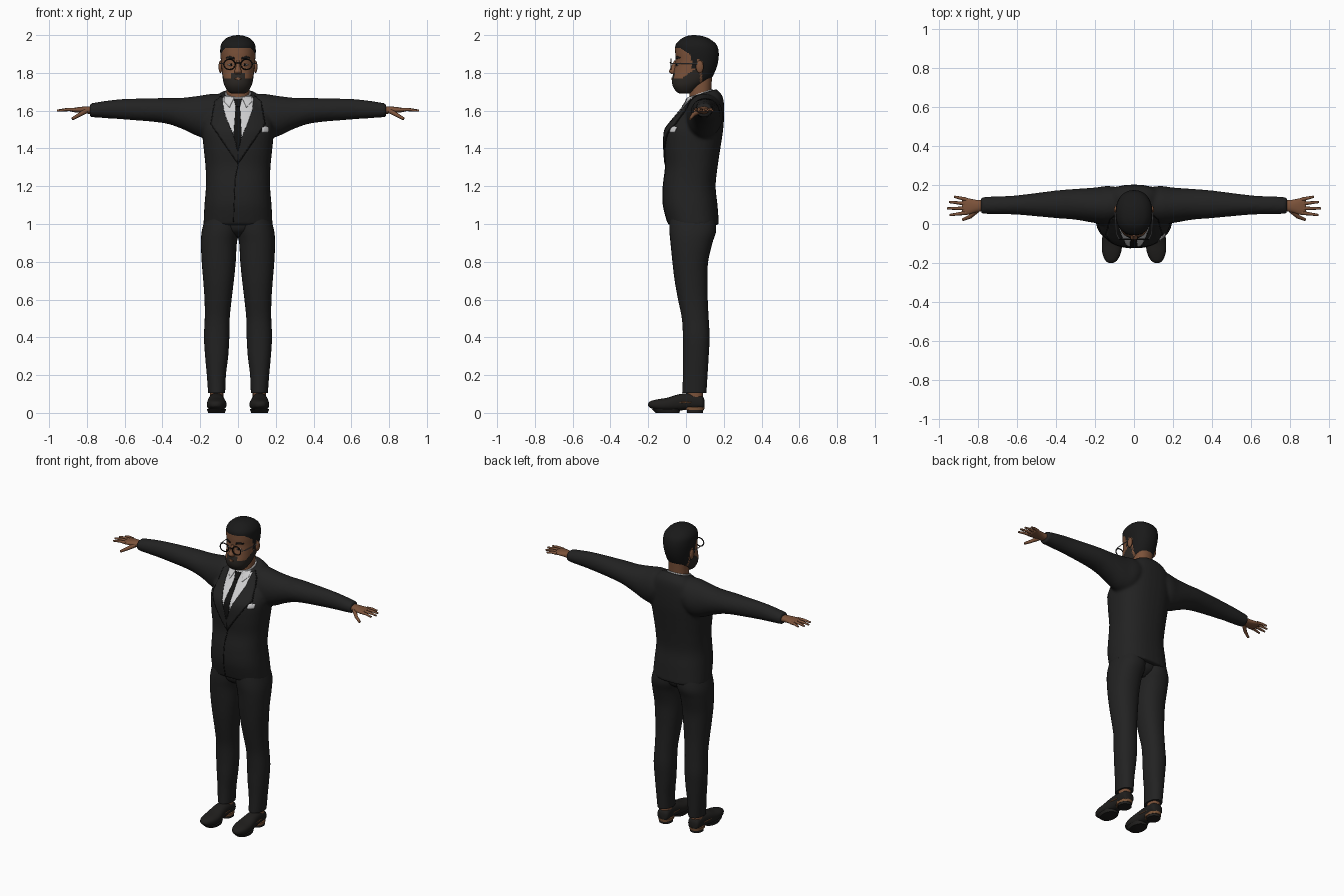
import bpy, bmesh, math
from mathutils import Vector
from mathutils.bvhtree import BVHTree

cube = bpy.data.objects.get("Cube")
if cube:
    bpy.data.objects.remove(cube)


def material(name, *rgb):
    mat = bpy.data.materials.new(name)
    mat.use_nodes = True
    mat.diffuse_color = (*rgb, 1)
    bsdf = next(n for n in mat.node_tree.nodes if n.type == "BSDF_PRINCIPLED")
    bsdf.inputs["Base Color"].default_value = (*rgb, 1)
    bsdf.inputs["Roughness"].default_value = 0.8
    return mat


suit = material("charcoal suit", .016, .016, .016)
seam = material("black cloth", .006, .006, .006)
skin = material("brown skin", .2, .085, .042)
hair = material("black hair", .01, .01, .01)
beard = material("dark beard", .024, .02, .017)
white = material("white shirt", .62, .62, .63)
leather = material("black leather", .014, .013, .012)
tan = material("tan leather", .2, .09, .04)
metal = material("grey metal", .25, .25, .26)


def finish(name, bm, mats, mirror=False):
    bmesh.ops.recalc_face_normals(bm, faces=bm.faces)
    for face in bm.faces:
        face.smooth = True
    mesh = bpy.data.meshes.new(name)
    bm.to_mesh(mesh)
    bm.free()
    for mat in mats:
        mesh.materials.append(mat)
    obj = bpy.data.objects.new(name, mesh)
    bpy.context.collection.objects.link(obj)
    if mirror:
        obj.modifiers.new("both sides", "MIRROR")
    return obj


def smooth_rows(rows, steps):
    """Run a smooth spline through the section rows."""
    rows = [Vector(r) for r in rows]
    for i in range(len(rows) - 1):
        p, q = rows[i], rows[i + 1]
        before, after = rows[max(i - 1, 0)], rows[min(i + 2, len(rows) - 1)]
        for k in range(steps):
            u = k / steps
            yield (p + (q - before) * u / 2 + (before * 2 - p * 5 + q * 4 - after) * u * u / 2
                   + (p * 3 - before - q * 3 + after) * u ** 3 / 2)
    yield rows[-1]


def add_loft(bm, rows, axis="z", steps=5, seg=32, power=2.2, tilt=0, flip=1):
    """Rows hold a position along the axis, then low and high limits of the section."""
    rings = []
    for t, a0, a1, b0, b1 in smooth_rows(rows, steps):
        ring = []
        for i in range(seg):
            c, s = math.cos(math.tau * i / seg), math.sin(math.tau * i / seg)
            a = (a0 + a1) / 2 + (a1 - a0) / 2 * math.copysign(abs(c) ** (2 / power), c)
            b = (b0 + b1) / 2 + (b1 - b0) / 2 * math.copysign(abs(s) ** (2 / power), s)
            co = {"x": (t * flip, a, b), "y": (a, t, b), "z": (a, b, t)}[axis]
            lift = tilt * (co[1] - .08) * min(max((t - 1.5) / .15, 0), 1)
            ring.append(bm.verts.new((co[0], co[1], co[2] + lift)))
        rings.append(ring)
    for low, high in zip(rings, rings[1:]):
        for i in range(seg):
            j = (i + 1) % seg
            bm.faces.new((low[i], low[j], high[j], high[i]))
    bm.faces.new(rings[0][::-1])
    bm.faces.new(rings[-1])


def loft(name, rows, mat, mirror=False, **options):
    bm = bmesh.new()
    add_loft(bm, rows, **options)
    return finish(name, bm, [mat], mirror)


def sides(rows):
    return [(t, -w, w, near, far) for t, w, near, far in rows]


def tube(name, points, radius, mat, taper=1):
    """Round rod through a few points, tapering to its tip."""
    curve = bpy.data.curves.new(name, "CURVE")
    curve.dimensions = "3D"
    curve.bevel_depth, curve.bevel_resolution, curve.use_fill_caps = radius, 3, True
    spline = curve.splines.new("POLY")
    spline.points.add(len(points) - 1)
    for i, co in enumerate(points):
        spline.points[i].co = (*co, 1)
        spline.points[i].radius = 1 + (taper - 1) * i / (len(points) - 1)
    spline.use_smooth = True
    curve.materials.append(mat)
    bpy.context.collection.objects.link(bpy.data.objects.new(name, curve))


def ball(name, centre, size, mat, mirror=False):
    bm = bmesh.new()
    bmesh.ops.create_uvsphere(bm, u_segments=20, v_segments=12, radius=1)
    for v in bm.verts:
        v.co = Vector(v.co) * Vector(size) + Vector(centre)
    return finish(name, bm, [mat], mirror)


def plate(name, outline, targets, lift, mat, mirror=False):
    """Thin sheet with an (x, z) outline, laid on the front of the targets."""
    bm = bmesh.new()
    bm.faces.new([bm.verts.new((x, 0, z)) for x, z in outline])
    for axis in (0, 2):
        values = [v.co[axis] for v in bm.verts]
        cut = min(values) + .01
        while cut < max(values):
            co, no = Vector(), Vector()
            co[axis], no[axis] = cut, 1
            bmesh.ops.bisect_plane(bm, geom=bm.verts[:] + bm.edges[:] + bm.faces[:],
                                   plane_co=co, plane_no=no)
            cut += .01
    for v in bm.verts:
        start = Vector((v.co.x, -1, v.co.z))
        hits = [t.ray_cast(start, Vector((0, 1, 0)))[0] for t in targets]
        found = [h.y for h in hits if h]
        v.co.y = (min(found) if found else targets[0].find_nearest((start.x, -.1, start.z))[0].y) - lift
    obj = finish(name, bm, [mat], mirror)
    if sum(p.normal.y for p in obj.data.polygons) > 0:
        obj.data.flip_normals()
    thick = obj.modifiers.new("thickness", "SOLIDIFY")
    thick.thickness, thick.offset = .004, -1
    return obj


def surface(obj):
    return BVHTree.FromObject(obj, bpy.context.evaluated_depsgraph_get())


# Jacket: body and sleeves fused into one surface
bm = bmesh.new()
add_loft(bm, sides([(.995, .183, -.095, .175), (1.1, .178, -.122, .167), (1.2, .17, -.122, .157),
                    (1.3, .172, -.11, .167), (1.4, .182, -.115, .182), (1.5, .19, -.11, .197),
                    (1.58, .178, -.068, .202), (1.64, .145, -.022, .195), (1.69, .088, .02, .162)]),
         power=2.4, tilt=.3)
for side in (-1, 1):
    add_loft(bm, [(.05, .03, .18, 1.53, 1.685), (.13, .0, .195, 1.46, 1.69), (.2, .005, .187, 1.46, 1.68),
                  (.3, .022, .18, 1.505, 1.668), (.4, .03, .172, 1.535, 1.667), (.6, .048, .147, 1.553, 1.662),
                  (.7, .05, .142, 1.56, 1.652), (.785, .052, .138, 1.566, 1.638)],
             axis="x", power=2, flip=side)
jacket = finish("jacket", bm, [suit])
remesh = jacket.modifiers.new("fuse", "REMESH")
remesh.mode, remesh.voxel_size, remesh.use_smooth_shade = "VOXEL", .01, True
relax = jacket.modifiers.new("soften", "SMOOTH")
relax.factor, relax.iterations = .5, 4

# Shirt collar and neck
collar = loft("shirt_collar", sides([(1.6, .088, -.035, .145), (1.65, .08, -.008, .146),
                                     (1.695, .068, .012, .14)]), white, tilt=.35)
loft("neck", sides([(1.62, .06, .015, .135), (1.7, .06, .018, .133), (1.8, .06, .02, .14)]), skin)

# Shirt front, tie, lapels and seams laid on the chest
chest = [surface(jacket), surface(collar)]
plate("shirt_front", [(-.085, 1.67), (-.08, 1.6), (-.008, 1.4), (.005, 1.4), (.075, 1.6), (.085, 1.67)],
      chest, .003, white)
plate("tie", [(-.012, 1.63), (-.024, 1.47), (-.006, 1.395), (.006, 1.4), (.02, 1.47), (.01, 1.63)],
      chest, .006, seam)
plate("tie_knot", [(-.024, 1.665), (-.012, 1.622), (.01, 1.622), (.022, 1.665)], chest, .009, seam)
for side, word in ((-1, "right"), (1, "left")):
    def flip(points):
        return [(x * side, z) for x, z in points]
    plate(word + "_lapel_edge", flip([(.09, 1.68), (.125, 1.65), (.146, 1.528), (.0, 1.315), (-.004, 1.4),
                                     (.071, 1.59)]), chest, .003, seam)
    plate(word + "_lapel", flip([(.085, 1.68), (.12, 1.65), (.141, 1.53), (.002, 1.325), (-.002, 1.4),
                                (.074, 1.59)]), chest, .006, suit)
    plate(word + "_collar_point", flip([(.022, 1.668), (.045, 1.618), (.075, 1.65), (.07, 1.68)]),
          chest, .008, white)
plate("front_opening", [(.002, 1.33), (-.018, 1.24), (-.026, 1.01), (-.022, 1.01), (-.013, 1.24), (.006, 1.33)],
      chest, .002, seam)
plate("pocket_square", [(.127, 1.485), (.16, 1.485), (.163, 1.512), (.145, 1.517), (.129, 1.512)],
      chest, .005, white)

# Trousers
loft("trouser_legs", [(.105, .068, .158, -.02, .108), (.2, .064, .165, -.016, .114), (.3, .052, .174, -.016, .12),
                      (.4, .046, .18, -.016, .125), (.5, .044, .176, -.022, .12), (.6, .034, .177, -.042, .115),
                      (.7, .022, .184, -.06, .114), (.8, .012, .192, -.072, .117), (.9, .006, .196, -.082, .14),
                      (.97, -.01, .19, -.088, .16), (1.06, -.02, .165, -.085, .15)], suit, mirror=True)
loft("seat_of_trousers", sides([(.93, .03, -.02, .09), (.97, .1, -.075, .14), (1.05, .15, -.085, .15)]), suit)

# Ankles and shoes
loft("ankles", [(.06, .078, .148, .01, .088), (.13, .078, .148, .005, .09)], skin, mirror=True)
loft("shoes", [(-.2, .108, .128, .036, .05), (-.188, .088, .146, .026, .062), (-.15, .068, .162, .014, .072),
               (-.1, .061, .165, .01, .08), (-.04, .07, .16, .012, .098), (.02, .074, .154, .018, .105),
               (.07, .072, .152, .02, .098), (.09, .08, .146, .022, .085), (.097, .1, .126, .03, .07)],
     leather, mirror=True, axis="y", power=2.4)
loft("soles", [(0, .07, .158, -.16, -.035), (.02, .062, .165, -.182, -.03)], leather, mirror=True)
loft("heels", [(0, .074, .152, .005, .09), (.018, .074, .152, .005, .092)], leather, mirror=True)
loft("heel_welts", [(.016, .072, .154, -.01, .096), (.032, .071, .155, -.01, .098)], tan, mirror=True)
loft("shoe_side_panels", [(-.035, .068, .162, .053, .06), (.0, .071, .159, .048, .063),
                          (.03, .073, .156, .053, .058)], tan, mirror=True, axis="y", power=3)

# Hands
loft("palms", [(.77, .066, .124, 1.582, 1.622), (.81, .06, .124, 1.585, 1.622), (.85, .048, .132, 1.59, 1.618),
               (.875, .046, .134, 1.593, 1.613), (.883, .06, .12, 1.598, 1.608)], skin, mirror=True, axis="x")
for side, word in ((-1, "right"), (1, "left")):
    for label, root, tip, reach in (("little", .126, .14, .922), ("ring", .104, .113, .948),
                                    ("middle", .08, .08, .958), ("index", .057, .046, .945)):
        tube(f"{word}_{label}_finger", [(side * .86, root, 1.605), (side * (.86 + reach) / 2, (root + tip) / 2, 1.606),
                                        (side * reach, tip, 1.6)], .0105, skin, .55)
    tube(word + "_thumb", [(side * .805, .07, 1.598), (side * .84, .038, 1.578), (side * .878, .022, 1.556)],
         .0135, skin, .55)

# Head, with hair and beard chosen by region
bm = bmesh.new()
add_loft(bm, sides([(1.69, .03, -.03, .025), (1.7, .05, -.05, .045), (1.73, .07, -.07, .085),
                    (1.765, .08, -.074, .13), (1.81, .085, -.064, .155), (1.86, .09, -.055, .17),
                    (1.91, .094, -.057, .173), (1.95, .09, -.054, .161), (1.98, .067, -.026, .125),
                    (1.995, .035, .005, .085), (2, .006, .035, .05)]), steps=8, seg=72)


def region(co):
    x, y, z = abs(co.x), co.y, co.z
    if z > 1.93 - max(y + .03, 0) * .6 and z > 1.76 or (y > .085 and z > 1.755):
        return 1
    if y < .075 and z < 1.772 + max(y + .02, 0) * .7 or (y < 0 and x < .036 and z < 1.797):
        return 2
    return 1 if .03 < y < .06 and z > 1.82 else 0


for face in bm.faces:
    face.material_index = region(face.calc_center_median())
head = finish("head", bm, [skin, hair, beard])
face_front = [surface(head)]

# Facial features
loft("nose", [(1.795, -.017, .017, -.08, -.05), (1.808, -.019, .019, -.09, -.05), (1.83, -.012, .012, -.08, -.045),
              (1.865, -.009, .009, -.062, -.04)], skin, seg=16)
plate("lips", [(-.02, 1.768), (0, 1.762), (.02, 1.768), (0, 1.777)], face_front, .003, skin)
plate("eye_whites", [(.026, 1.843), (.04, 1.836), (.055, 1.843), (.04, 1.851)], face_front, .001, white, True)
plate("irises", [(.034, 1.838), (.046, 1.838), (.046, 1.85), (.034, 1.85)], face_front, .003, seam, True)
plate("eyebrows", [(.02, 1.872), (.062, 1.876), (.066, 1.882), (.045, 1.889), (.02, 1.882)],
      face_front, .003, hair, True)
ball("ears", (.093, .073, 1.832), (.01, .02, .033), skin, True)

# Spectacles
for side, word in ((-1, "right"), (1, "left")):
    ring = [(side * .045 + .03 * math.cos(math.tau * i / 28), -.079, 1.845 + .027 * math.sin(math.tau * i / 28))
            for i in range(29)]
    tube(word + "_spectacle_rim", ring, .0035, seam)
    tube(word + "_spectacle_arm", [(side * .075, -.079, 1.85), (side * .09, -.05, 1.85), (side * .098, .07, 1.85)],
         .0025, metal)
tube("spectacle_bridge", [(-.016, -.08, 1.85), (0, -.084, 1.854), (.016, -.08, 1.85)], .003, seam)

# Smooth shading with sharp rims
bpy.ops.object.select_all(action="DESELECT")
for obj in bpy.context.collection.objects:
    if obj.type == "MESH" and obj.data.polygons:
        obj.select_set(True)
        bpy.context.view_layer.objects.active = obj
bpy.ops.object.shade_smooth_by_angle(angle=math.radians(50))
